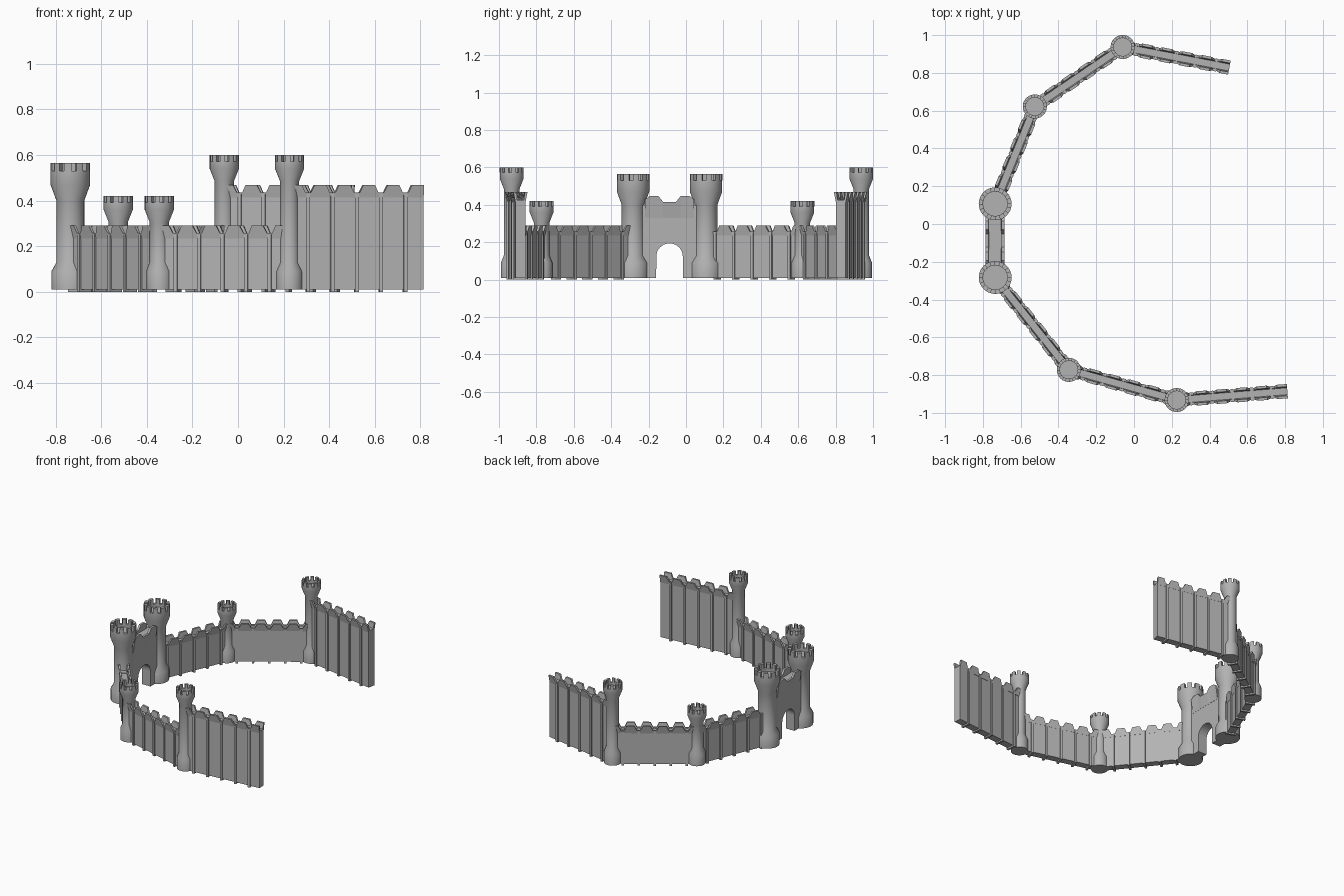
import bpy, bmesh, math
from mathutils import Matrix, Vector

if "Cube" in bpy.data.objects:
    bpy.data.objects.remove(bpy.data.objects["Cube"])

stone = bpy.data.materials.new("grey_stone")
stone.diffuse_color = (0.45, 0.45, 0.45, 1)
stone.use_nodes = True
stone.node_tree.nodes["Principled BSDF"].inputs["Base Color"].default_value = stone.diffuse_color


def finish(bm, name, matrix, smooth=False):
    bmesh.ops.recalc_face_normals(bm, faces=bm.faces)
    me = bpy.data.meshes.new(name)
    bm.to_mesh(me)
    bm.free()
    me.materials.append(stone)
    ob = bpy.data.objects.new(name, me)
    bpy.context.collection.objects.link(ob)
    ob.matrix_world = matrix
    if smooth:
        bpy.ops.object.select_all(action='DESELECT')
        ob.select_set(True)
        bpy.context.view_layer.objects.active = ob
        bpy.ops.object.shade_smooth_by_angle(angle=math.radians(30))
    return ob


def strip(bm, cols, ylow, yhigh, z0, z1):
    """Slab along x; cols = (x, bottom, top); y limits blend from ylow at z0 to yhigh at z1."""
    def y(i, z):
        t = max(0, min(1, (z - z0) / (z1 - z0)))
        return ylow[i] + (yhigh[i] - ylow[i]) * t
    rings = []
    for x, b, t in cols:
        rings.append([bm.verts.new((x, y(i, z), z)) for i, z in ((0, b), (1, b), (1, t), (0, t))])
    for a, b in zip(rings, rings[1:]):
        for k in range(4):
            bm.faces.new((a[k], a[(k + 1) % 4], b[(k + 1) % 4], b[k]))
    bm.faces.new(rings[0])
    bm.faces.new(rings[-1])


def box(bm, x0, x1, h, z0, z1):
    strip(bm, [(x0, z0, z1), (x1, z0, z1)], (-h, h), (-h, h), z0, z1)


def frame(a, b):
    d = Vector((b[0] - a[0], b[1] - a[1]))
    return Matrix.Translation((a[0], a[1], 0)) @ Matrix.Rotation(math.atan2(d.y, d.x), 4, 'Z'), d.length


def wall(name, a, b, top):
    m, L = frame(a, b)
    valley, low = top - 0.033, top - 0.055
    pitch = 0.107
    ribs = [L / 2 + (k - 2) * pitch for k in range(5)]
    # wall core and buttress ribs
    bm = bmesh.new()
    box(bm, 0, L, 0.026, 0.01, valley - 0.008)
    for c in ribs:
        box(bm, c - 0.008, c + 0.008, 0.034, 0, valley - 0.006)
    # outward leaning battlements on both sides
    cols = [(0, low, top)]
    for c in ribs:
        cols += [(c - 0.028, low, top), (c - 0.012, low, valley),
                 (c + 0.012, low, valley), (c + 0.028, low, top)]
    cols.append((L, low, top))
    for s in (-1, 1):
        strip(bm, cols, (s * 0.016, s * 0.027), (s * 0.024, s * 0.038), low, top)
    finish(bm, name, m)


def tower(name, pos, top, base_r, shaft_r, crown_r, crown_h, taper, notch):
    n, merlons = 30, 10
    wall_r = crown_r * 0.74
    lip = top - notch
    # turned body with hollow parapet
    prof = [(0, 0.01), (base_r, 0.01), (base_r, 0.09), (shaft_r, 0.13),
            (shaft_r, top - crown_h - taper), (crown_r, top - crown_h), (crown_r, lip),
            (wall_r, lip), (wall_r, lip - 0.02), (0, lip - 0.02)]
    bm = bmesh.new()
    vs = [bm.verts.new((r, 0, z)) for r, z in prof]
    es = [bm.edges.new(p) for p in zip(vs, vs[1:])]
    bmesh.ops.spin(bm, geom=vs + es, cent=(0, 0, 0), axis=(0, 0, 1), angle=math.tau, steps=n)
    bmesh.ops.remove_doubles(bm, verts=bm.verts, dist=1e-5)
    # merlons around the rim
    for k in range(merlons):
        a0 = math.tau * k / merlons
        rings = []
        for j in range(3):
            a = a0 + j * math.tau / merlons * 0.3
            rings.append([bm.verts.new((r * math.cos(a), r * math.sin(a), z)) for r, z in
                          ((wall_r, lip), (crown_r, lip), (crown_r, top), (wall_r, top))])
        for p, q in zip(rings, rings[1:]):
            for i in range(4):
                bm.faces.new((p[i], p[(i + 1) % 4], q[(i + 1) % 4], q[i]))
        bm.faces.new(rings[0])
        bm.faces.new(rings[-1])
    finish(bm, name, Matrix.Translation((pos[0], pos[1], 0)), True)


# tower centres and free wall ends
BACK_END, BACK_TALL, BACK_LOW = (0.505, 0.828), (-0.06, 0.937), (-0.525, 0.622)
GATE_BACK, GATE_FRONT = (-0.735, 0.107), (-0.735, -0.283)
FRONT_LOW, FRONT_TALL, FRONT_END = (-0.345, -0.772), (0.226, -0.932), (0.812, -0.885)

for n, p in (("gate_tower_back", GATE_BACK), ("gate_tower_front", GATE_FRONT)):
    tower(n, p, 0.565, 0.083, 0.061, 0.087, 0.095, 0.07, 0.036)
for n, p, top in (("low_tower_back", BACK_LOW, 0.42), ("low_tower_front", FRONT_LOW, 0.42),
                  ("tall_tower_back", BACK_TALL, 0.6), ("tall_tower_front", FRONT_TALL, 0.6)):
    tower(n, p, top, 0.058, 0.042, 0.064, 0.06, 0.055, 0.028)

wall("tall_wall_back", BACK_TALL, BACK_END, 0.468)
wall("low_wall_back_outer", BACK_TALL, BACK_LOW, 0.29)
wall("low_wall_back_inner", BACK_LOW, GATE_BACK, 0.29)
wall("low_wall_front_inner", GATE_FRONT, FRONT_LOW, 0.29)
wall("low_wall_front_outer", FRONT_LOW, FRONT_TALL, 0.29)
wall("tall_wall_front", FRONT_TALL, FRONT_END, 0.468)

# gatehouse wall with rounded arch
m, L = frame(GATE_FRONT, GATE_BACK)
mid, r, spring = L / 2, 0.071, 0.123
cols = [(0, 0.01, 0.4), (mid - r - 0.0001, 0.01, 0.4)]
for i in range(17):
    a = math.pi * (1 - i / 16)
    cols.append((mid + r * math.cos(a), spring + r * math.sin(a), 0.4))
cols += [(mid + r + 0.0001, 0.01, 0.4), (L, 0.01, 0.4)]
bm = bmesh.new()
strip(bm, cols, (-0.035, 0.035), (-0.035, 0.035), 0, 1)
# gatehouse battlements
shape = [(-0.13, 0.43), (-0.105, 0.448), (-0.06, 0.448), (-0.035, 0.416)]
shape += [(-x, z) for x, z in reversed(shape)]
for s in (-1, 1):
    strip(bm, [(mid + x, 0.33, z) for x, z in shape],
          (s * 0.028, s * 0.036), (s * 0.034, s * 0.05), 0.33, 0.4)
finish(bm, "gatehouse_wall", m)
